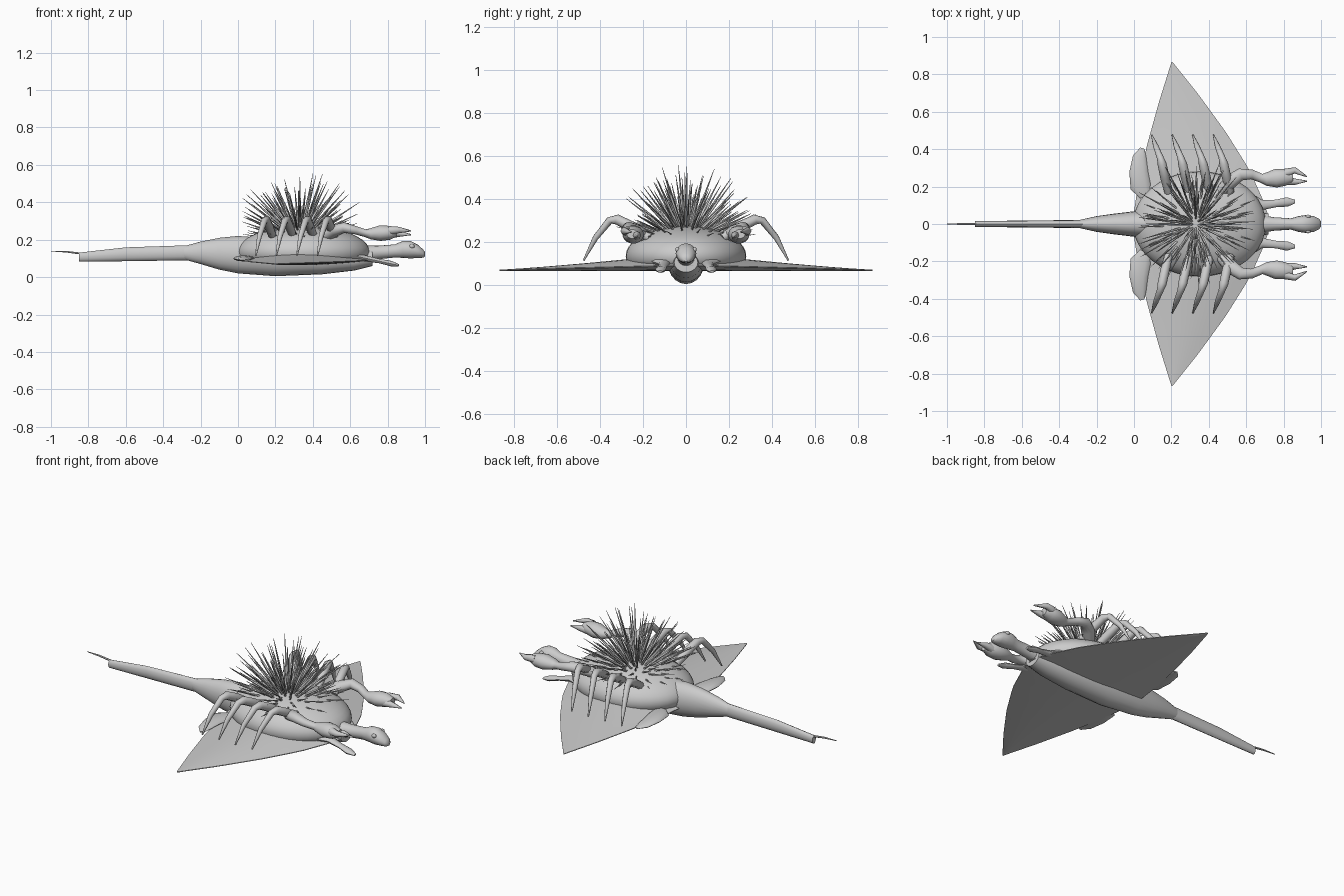
import bpy, bmesh, math, random
from mathutils import Vector, Matrix

random.seed(7)
old = bpy.data.objects.get("Cube")
if old:
    bpy.data.objects.remove(old, do_unlink=True)

# Single grey colour for the whole creature
grey = bpy.data.materials.new("plain grey")
grey.use_nodes = True
grey.diffuse_color = (0.6, 0.6, 0.6, 1)
grey.node_tree.nodes["Principled BSDF"].inputs["Base Color"].default_value = (0.6, 0.6, 0.6, 1)


def finish(name, bm, angle=50):
    bmesh.ops.recalc_face_normals(bm, faces=bm.faces)
    mesh = bpy.data.meshes.new(name)
    bm.to_mesh(mesh)
    bm.free()
    mesh.materials.append(grey)
    obj = bpy.data.objects.new(name, mesh)
    bpy.context.collection.objects.link(obj)
    bpy.ops.object.select_all(action='DESELECT')
    obj.select_set(True)
    bpy.context.view_layer.objects.active = obj
    bpy.ops.object.shade_smooth_by_angle(angle=math.radians(angle))
    return obj


def skin(bm, rings):
    """Join rings of vertices and close both ends."""
    n = len(rings[0])
    for a, b in zip(rings, rings[1:]):
        for i in range(n):
            j = (i + 1) % n
            bm.faces.new((a[i], a[j], b[j], b[i]))
    bm.faces.new(rings[0])
    bm.faces.new(rings[-1])


def hull(name, stations, sides=20):
    """Loft upright ellipses along x: (x, z, half width, half height)."""
    bm = bmesh.new()
    turns = [2 * math.pi * i / sides for i in range(sides)]
    skin(bm, [[bm.verts.new((x, w * math.cos(a), z + h * math.sin(a))) for a in turns]
              for x, z, w, h in stations])
    return finish(name, bm)


def limb(bm, points, sides=10, flat=1.0):
    """Tapering tube through (x, y, z, radius) points."""
    rings = []
    pos = [Vector(p[:3]) for p in points]
    for k, p in enumerate(points):
        d = (pos[min(k + 1, len(pos) - 1)] - pos[max(k - 1, 0)]).normalized()
        u = d.cross(Vector((0, 0, 1)))
        u = u.normalized() if u.length > 0.01 else Vector((1, 0, 0))
        v = u.cross(d)
        rings.append([bm.verts.new(pos[k] + p[3] * (math.cos(a) * u + flat * math.sin(a) * v))
                      for a in (2 * math.pi * i / sides for i in range(sides))])
    skin(bm, rings)


def ball(bm, center, size, segs=24):
    mat = Matrix.Translation(center) @ Matrix.Diagonal((*size, 1))
    bmesh.ops.create_uvsphere(bm, u_segments=segs, v_segments=segs // 2, radius=1, matrix=mat)


def lerp(pairs, t):
    for (a, p), (b, q) in zip(pairs, pairs[1:]):
        if t <= b:
            return p + (q - p) * (t - a) / (b - a)
    return pairs[-1][1]


# Ray trunk, tail and tail sting
hull("trunk", [(-0.29, .13, .022, .035), (-0.2, .13, .042, .06), (-0.1, .125, .056, .085),
               (0, .12, .068, .1), (0.2, .105, .085, .1), (0.45, .095, .08, .08),
               (0.62, .095, .07, .06), (0.72, .105, .055, .045)])
hull("tail", [(-0.85, .107, .016, .024), (-0.6, .122, .018, .037), (-0.27, .13, .022, .04)], 12)
bm = bmesh.new()
limb(bm, [(-0.84, 0, .126, .006), (-0.92, 0, .136, .005), (-1, 0, .139, .002)], 6)
finish("tail_sting", bm)

# Neck and head
hull("head", [(0.66, .125, .05, .045), (0.75, .132, .036, .036), (0.84, .14, .03, .035),
              (0.88, .148, .042, .045), (0.92, .147, .048, .047), (0.96, .138, .042, .036),
              (0.99, .126, .028, .022), (1.0, .122, .014, .012)], 16)
bm = bmesh.new()
for s in (-1, 1):
    ball(bm, (0.93, s * .04, .165), (.014, .01, .012), 12)
finish("eyes", bm)

# Domed shell
bm = bmesh.new()
ball(bm, (0.35, 0, .135), (.355, .28, .14), 40)
for v in bm.verts:
    v.co.z = max(v.co.z, .085)
finish("shell", bm)

# Wings: each span row is a thin lens between trailing and leading edge
lead = [(0, .73), (.12, .70), (.33, .62), (.57, .49), (.8, .345), (1, .207)]
trail = [(0, -.01), (.23, .02), (.49, .07), (.76, .135), (1, .2)]
for s, side in ((1, "left"), (-1, "right")):
    bm = bmesh.new()
    rows, chord = [], 12
    for k in range(17):
        t = k / 16
        x0, x1 = lerp(trail, t), lerp(lead, t)
        edge = .07 + .022 * (1 - t)
        rise = .055 * (1 - t) ** 1.3
        top, low = [], []
        for i in range(chord + 1):
            c = i / chord
            bow = math.sin(math.pi * c)
            x = x0 + (x1 - x0) * c
            top.append(bm.verts.new((x, s * .865 * t, edge + .002 + rise * bow)))
            low.append(bm.verts.new((x, s * .865 * t, edge - .002 - (edge - .067) * bow)))
        rows.append(top + low[::-1])
    skin(bm, rows)
    finish(side + "_wing", bm)

# Hind and front flippers
for s, side in ((1, "left"), (-1, "right")):
    bm = bmesh.new()
    limb(bm, [(.06, s * .15, .1, .03), (.035, s * .2, .1, .055), (.025, s * .28, .1, .05),
              (.03, s * .36, .095, .036), (.045, s * .405, .09, .012)], 12, .3)
    finish(side + "_hind_flipper", bm)
    bm = bmesh.new()
    limb(bm, [(.6, s * .14, .115, .035), (.68, s * .1, .1, .028), (.76, s * .11, .085, .02),
              (.82, s * .118, .072, .025), (.86, s * .12, .063, .01)], 10, .6)
    finish(side + "_front_flipper", bm)

    # Four jointed walking legs
    bm = bmesh.new()
    for i in range(4):
        x = .095 + .11 * i
        limb(bm, [(x + .09, s * .17, .22, .022), (x + .07, s * .25, .27, .025),
                  (x + .055, s * .32, .305, .024), (x + .045, s * .355, .3, .018),
                  (x + .02, s * .42, .22, .014), (x, s * .475, .115, .004)], 8)
    finish(side + "_walking_legs", bm)

    # Claw arm with swollen palm and two pincers
    bm = bmesh.new()
    limb(bm, [(.46, s * .17, .21, .03), (.52, s * .23, .25, .038), (.57, s * .265, .265, .033),
              (.63, s * .265, .25, .026), (.68, s * .245, .235, .024), (.71, s * .24, .232, .036),
              (.76, s * .245, .235, .05), (.81, s * .25, .237, .045), (.85, s * .25, .238, .025)],
         14, .85)
    for off, tip, lift in ((.022, .03, .012), (-.018, -.012, -.008)):
        limb(bm, [(.81, s * (.25 + off), .237 + lift, .024),
                  (.86, s * (.25 + off + tip * .5), .24 + lift, .017),
                  (.925, s * (.24 + off * .6), .235 + lift, .003)], 8)
    finish(side + "_claw", bm)

# Long spines radiating from the top of the shell
bm = bmesh.new()
count = 150
for i in range(count):
    lift = .1 + .88 * (i + .5) / count
    turn = i * math.pi * (3 - math.sqrt(5)) + random.uniform(-.15, .15)
    flat = math.sqrt(1 - lift * lift)
    d = Vector((flat * math.cos(turn), flat * math.sin(turn), lift))
    reach = random.uniform(.25, .39) if lift > .35 else random.uniform(.27, .35)
    root = Vector((.33, 0, .19))
    points = [root + d * r for r in (.05, reach * .6, reach)]
    limb(bm, [(*p, w) for p, w in zip(points, (.007, .0055, .001))], 5)
finish("spines", bm, 80)
